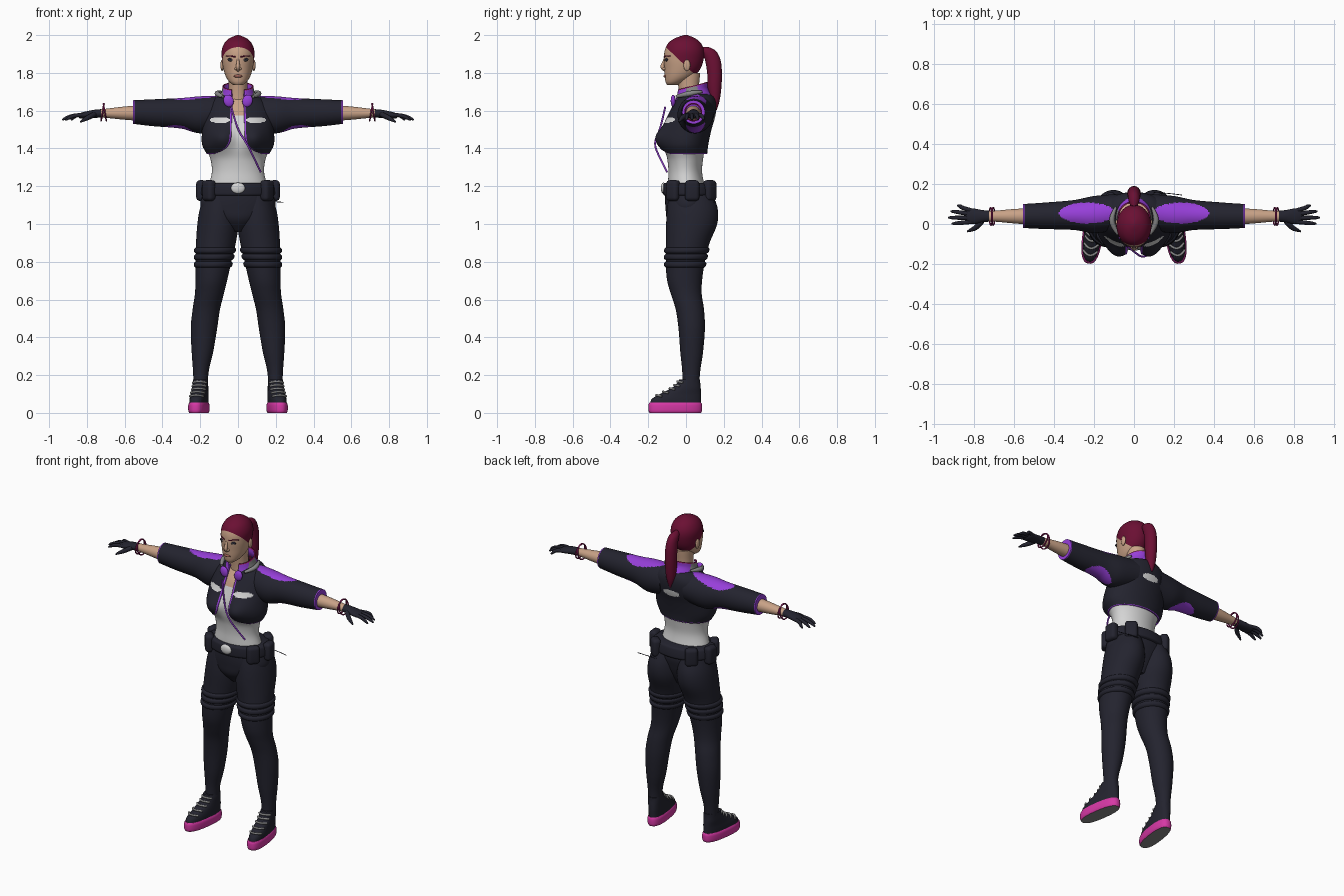
import bpy, bmesh, math
from mathutils import Matrix, Vector

if "Cube" in bpy.data.objects:
    bpy.data.objects.remove(bpy.data.objects["Cube"])


def material(name, r, g, b):
    m = bpy.data.materials.new(name)
    m.use_nodes = True
    m.diffuse_color = (r, g, b, 1)
    m.node_tree.nodes["Principled BSDF"].inputs["Base Color"].default_value = (r, g, b, 1)
    return m


navy = material("dark navy", .017, .017, .028)
purple = material("bright purple", .31, .05, .7)
hair = material("burgundy hair", .145, .005, .033)
pink = material("hot pink", .68, .04, .38)
white = material("off white", .66, .66, .66)
skin = material("skin", .58, .36, .24)
grey = material("mid grey", .25, .25, .25)
berry = material("berry trim", .3, .012, .12)
rose = material("lip rose", .36, .13, .1)


def finish(bm, name, mats, mirror=False, angle=50):
    me = bpy.data.meshes.new(name)
    bm.to_mesh(me)
    bm.free()
    for m in mats:
        me.materials.append(m)
    me.shade_smooth()
    me.set_sharp_from_angle(angle=math.radians(angle))
    ob = bpy.data.objects.new(name, me)
    bpy.context.collection.objects.link(ob)
    if mirror:
        ob.modifiers.new("Mirror", 'MIRROR').use_mirror_merge = False
    return ob


def sample(keys, t):
    """Smooth interpolation of rows (t, values...)."""
    last = len(keys) - 1
    i = max(k for k in range(last) if k == 0 or keys[k][0] <= t)
    p, q = keys[i], keys[i + 1]
    o, s = keys[max(i - 1, 0)], keys[min(i + 2, last)]
    h = q[0] - p[0]
    u = (t - p[0]) / h
    out = []
    for c in range(1, len(p)):
        m0 = (q[c] - o[c]) / (q[0] - o[0]) * h
        m1 = (s[c] - p[c]) / (s[0] - p[0]) * h
        d = q[c] - p[c]
        out.append(p[c] + u * m0 + u * u * (3 * d - 2 * m0 - m1) + u ** 3 * (m0 + m1 - 2 * d))
    return out


def loft(name, keys, mats, axis='z', rings=32, seg=40, rule=None, cuts=(),
         shape=None, gap=None, power=1, mirror=False):
    """Skin elliptical sections (t, a0, a1, b0, b1); gap(t) leaves the front open."""
    bm = bmesh.new()
    rows = []
    for r in range(rings + 1):
        t = keys[0][0] + (keys[-1][0] - keys[0][0]) * r / rings
        a0, a1, b0, b1 = sample(keys, t)
        start = math.asin(min(.95, gap(t) / ((a1 - a0) / 2))) if gap else 0
        row = []
        for i in range(seg + (1 if gap else 0)):
            w = start + (math.tau - 2 * start) * i / seg
            s, c = math.sin(w), -math.cos(w)
            a = (a0 + a1) / 2 + (a1 - a0) / 2 * math.copysign(abs(s) ** power, s)
            b = (b0 + b1) / 2 + (b1 - b0) / 2 * math.copysign(abs(c) ** power, c)
            co = Vector((a, b, t) if axis == 'z' else (t, a, b))
            row.append(bm.verts.new(shape(co) if shape else co))
        rows.append(row)
    for lo, hi in zip(rows, rows[1:]):
        for i in range(seg):
            j = (i + 1) % len(lo)
            bm.faces.new((lo[i], lo[j], hi[j], hi[i]))
    if not gap:
        bm.faces.new(rows[0][::-1])
        bm.faces.new(rows[-1])
    for co, no in cuts:
        bmesh.ops.bisect_plane(bm, geom=bm.verts[:] + bm.edges[:] + bm.faces[:],
                               plane_co=co, plane_no=no)
    bm.normal_update()
    if rule:
        for f in bm.faces:
            f.material_index = rule(f.calc_center_median(), f.normal)
    return finish(bm, name, mats, mirror)


def sym(rows):
    """Rows (t, half_width, front, back) to symmetric sections."""
    return [(t, -w, w, f, b) for t, w, f, b in rows]


def ball(name, loc, size, mat, mirror=False, rot=0):
    bm = bmesh.new()
    m = Matrix.Translation(loc) @ Matrix.Rotation(rot, 4, 'Y') @ Matrix.Diagonal((*size, 1))
    bmesh.ops.create_uvsphere(bm, u_segments=24, v_segments=14, radius=1, matrix=m)
    return finish(bm, name, [mat], mirror)


def tube(name, pts, radii, mat, mirror=False, closed=False):
    cu = bpy.data.curves.new(name, 'CURVE')
    cu.dimensions, cu.bevel_depth, cu.bevel_resolution, cu.use_fill_caps = '3D', 1, 3, True
    sp = cu.splines.new('NURBS')
    sp.points.add(len(pts) - 1)
    for p, co, r in zip(sp.points, pts, radii):
        p.co, p.radius = (*co, 1), r
    sp.order_u, sp.use_endpoint_u, sp.use_cyclic_u, sp.resolution_u = 3, True, closed, 6
    tmp = bpy.data.objects.new(name + "_path", cu)
    bpy.context.collection.objects.link(tmp)
    me = bpy.data.meshes.new_from_object(tmp.evaluated_get(bpy.context.evaluated_depsgraph_get()))
    bpy.data.objects.remove(tmp)
    bm = bmesh.new()
    bm.from_mesh(me)
    bpy.data.meshes.remove(me)
    for f in bm.faces:
        f.material_index = 0
    return finish(bm, name, [mat], mirror)


# Torso with shirt, jacket, sleeves
def bust(co):
    front = max(0, min(1, -co.y / .06))
    co.y -= .05 * front * math.exp(-((abs(co.x) - .09) / .07) ** 2 - ((co.z - 1.455) / .065) ** 2)
    return co


def ellipse(u, v, cu, cv, ru, rv):
    return ((u - cu) / ru) ** 2 + ((v - cv) / rv) ** 2 < 1


def opening(z):
    return sample([(1.37, .13), (1.385, .09), (1.41, .055), (1.45, .037), (1.55, .033), (1.7, .03)], z)[0]


def jacket_rule(c, n):
    x = abs(c.x)
    if c.z < 1.376 or (c.y < 0 and x < opening(c.z) + .008):
        return 1
    if n.z > .25 and ellipse(x, c.y, .235, .055, .14, .052):
        return 1
    if n.z < -.3 and ellipse(x, c.y, .31, .05, .09, .05):
        return 1
    if x > .549:
        return 1
    if n.y < 0 and ellipse(x, c.z, .095, 1.55, .052, .016):
        return 2
    return 2 if n.y > 0 and ellipse(c.x, c.z, 0, 1.56, .055, .02) else 0


loft("shirt_torso", sym([(1.17, .165, -.095, .11), (1.22, .15, -.095, .095), (1.28, .138, -.093, .085),
     (1.34, .145, -.098, .09), (1.4, .165, -.108, .1), (1.5, .17, -.105, .12), (1.6, .15, -.075, .14),
     (1.66, .09, -.035, .11), (1.69, .05, -.01, .07)]), [white, skin], rings=48, seg=64, shape=bust,
     rule=lambda c, n: int(c.z > 1.575), cuts=[((0, 0, 1.575), (0, 0, 1))])
jacket = loft("jacket_body", sym([(1.37, .165, -.115, .112), (1.42, .19, -.125, .118), (1.5, .19, -.12, .135),
     (1.57, .185, -.1, .155), (1.63, .17, -.07, .16), (1.67, .125, -.05, .15), (1.69, .085, -.04, .125)]),
     [navy, purple, white], rings=64, seg=120, shape=bust, gap=opening, rule=jacket_rule)
solid = jacket.modifiers.new("Thickness", 'SOLIDIFY')
solid.thickness, solid.offset = .008, -1
loft("jacket_sleeve", [(.08, -.03, .15, 1.5, 1.68), (.2, -.045, .14, 1.48, 1.676), (.3, -.03, .12, 1.505, 1.667),
     (.45, -.025, .107, 1.518, 1.66), (.555, -.02, .1, 1.53, 1.655)], [navy, purple, white], axis='x',
     rings=80, seg=80, rule=jacket_rule, mirror=True)


# Collar
def tilt(co):
    co.z += .25 * (co.y - .03)
    return co


def collar_rule(c, n):
    if c.z - .25 * (c.y - .03) > 1.722:
        return 1
    return 2 if abs(c.x) > .078 and c.y > -.01 else 0


collar = loft("collar", sym([(1.655, .1, -.07, .135), (1.7, .086, -.055, .115), (1.73, .082, -.05, .115)]),
              [purple, berry, grey], rings=14, seg=64, shape=tilt, gap=lambda z: .035, rule=collar_rule)
collar.modifiers.new("Thickness", 'SOLIDIFY').thickness = .007
tube("collar_lining", [(.08, -.05, 1.675), (.108, -.01, 1.685), (.112, .04, 1.695), (.09, .085, 1.7)],
     [.008, .014, .014, .006], grey, True)
ball("collar_lapel", (.05, -.068, 1.652), (.027, .013, .033), purple, True, .35)
tube("drawstring", [(-.035, -.11, 1.62), (-.005, -.135, 1.5), (.045, -.172, 1.43), (.085, -.14, 1.35),
     (.12, -.1, 1.275)], [.005] * 5, purple)

# Arms, bracelets, gloves
loft("forearm", [(.5, -.005, .08, 1.545, 1.63), (.6, .003, .075, 1.552, 1.622), (.7, .012, .066, 1.562, 1.61),
     (.75, .014, .062, 1.565, 1.605)], [skin], axis='x', rings=12, mirror=True)
for k in range(2):
    ring = [(.705 + .012 * k + .008 * math.sin(w + 3 * k), .038 + .044 * math.cos(w), 1.592 + .046 * math.sin(w))
            for w in (math.tau * i / 16 for i in range(16))]
    tube("bracelet_%d" % (k + 1), ring, [.004] * 16, berry, True, True)
loft("glove_palm", [(.725, .012, .066, 1.563, 1.608), (.76, .008, .07, 1.562, 1.605), (.8, 0, .077, 1.56, 1.597),
     (.835, .004, .077, 1.558, 1.588), (.845, .015, .068, 1.565, 1.58)], [navy], axis='x', rings=14, mirror=True)
tips = {"little": (.885, .092), "ring": (.917, .063), "middle": (.93, .032), "index": (.912, .002)}
for i, (finger, (x, y)) in enumerate(tips.items()):
    root = .068 - .019 * i
    tube("glove_%s_finger" % finger, [(.815, root, 1.577), (.86, (root + y) / 2, 1.578), (x - .012, y, 1.56),
         (x, y, 1.55)], [.011, .011, .009, .004], navy, True)
tube("glove_thumb", [(.76, .015, 1.58), (.785, -.015, 1.568), (.815, -.03, 1.552), (.835, -.038, 1.54)],
     [.013, .014, .01, .004], navy, True)

# Head, face, hair
loft("neck", sym([(1.62, .065, -.035, .1), (1.7, .05, -.038, .07), (1.8, .052, -.05, .075)]), [skin], rings=12)
slope = Vector((0, .95, 1)).normalized()
loft("head", sym([(1.736, .025, -.1, -.04), (1.75, .044, -.108, -.01), (1.78, .064, -.112, .04),
     (1.82, .077, -.114, .075), (1.87, .085, -.117, .093), (1.92, .086, -.112, .095), (1.96, .07, -.092, .077),
     (1.985, .043, -.055, .045), (2, .006, -.012, .008)]), [skin, hair], rings=44, seg=64,
     cuts=[((0, 0, 1.835), slope)], rule=lambda c, n: int(c.z + .95 * c.y > 1.835))
tube("nose", [(0, -.112, 1.875), (0, -.12, 1.85), (0, -.128, 1.827), (0, -.11, 1.815)], [.006, .009, .012, .009], skin)
ball("nostril_wing", (.011, -.115, 1.822), (.008, .01, .007), skin, True)
ball("eye_makeup", (.036, -.102, 1.869), (.02, .009, .009), navy, True, -.12)
ball("eye_white", (.036, -.106, 1.867), (.011, .007, .004), white, True)
ball("iris", (.036, -.11, 1.867), (.004, .004, .004), navy, True)
tube("eyebrow", [(.014, -.115, 1.884), (.04, -.106, 1.892), (.064, -.083, 1.889)], [.004, .004, .002], hair, True)
ball("lips", (0, -.109, 1.783), (.023, .01, .008), rose)
ball("ear", (.084, .005, 1.84), (.009, .018, .03), skin, True)
loft("ponytail", sym([(1.6, .006, .15, .162), (1.65, .024, .13, .177), (1.72, .032, .115, .187),
     (1.8, .034, .112, .19), (1.87, .031, .1, .182), (1.92, .024, .08, .155), (1.937, .008, .085, .12)]),
     [hair], rings=36, seg=32)

# Hips, belt, pouches
loft("hips", sym([(.96, .04, -.05, .08), (1.02, .13, -.098, .11), (1.08, .195, -.108, .13), (1.15, .19, -.11, .14),
     (1.21, .16, -.1, .11)]), [navy], rings=24, seg=48)
loft("belt", sym([(1.15, .19, -.115, .152), (1.158, .198, -.121, .158), (1.21, .19, -.12, .15),
     (1.218, .178, -.112, .14)]), [navy], rings=12, seg=64)
ball("buckle", (0, -.12, 1.19), (.037, .013, .029), white)
for label, deg in (("front", 52), ("side", 96), ("back", 140)):
    w = math.radians(deg)
    bm = bmesh.new()
    place = Matrix.Translation((.195 * math.sin(w), .018 - .14 * math.cos(w), 1.177)) @ Matrix.Rotation(w, 4, 'Z')
    bmesh.ops.create_cube(bm, size=1, matrix=place @ Matrix.Diagonal((.075, .052, .11, 1)))
    bmesh.ops.bevel(bm, geom=bm.edges[:], offset=.02, segments=4, profile=.5, affect='EDGES')
    finish(bm, label + "_pouch", [navy], True)
tube("loose_cord", [(.1, .158, 1.12), (.17, .155, 1.12), (.24, .145, 1.115)], [.002] * 3, navy)

# Legs and thigh straps
leg = [(.14, .16, .235, -.02, .07), (.22, .155, .238, -.02, .075), (.32, .132, .245, -.03, .09),
       (.45, .11, .25, -.04, .1), (.55, .095, .24, -.055, .095), (.63, .075, .228, -.08, .083),
       (.7, .058, .225, -.1, .085), (.8, .035, .224, -.107, .1), (.9, .012, .222, -.105, .125),
       (1, -.004, .215, -.105, .165), (1.08, 0, .202, -.1, .168), (1.16, .01, .175, -.09, .14)]
loft("leg", leg, [navy], rings=56, seg=48, mirror=True)
for k, z in enumerate((.785, .825, .86)):
    band = []
    for dz, grow in ((-.018, -.004), (-.01, .008), (.01, .008), (.018, -.004)):
        a0, a1, b0, b1 = sample(leg, z + dz)
        band.append((z + dz, a0 - grow, a1 + grow, b0 - grow, b1 + grow))
    loft("thigh_strap_%d" % (k + 1), band, [navy], rings=8, seg=48, mirror=True)

# Shoes, turned slightly outward
ankle = Vector((.195, .03, 0))
turn = Matrix.Translation(ankle) @ Matrix.Rotation(math.radians(8), 4, 'Z') @ Matrix.Translation(-ankle)
loft("shoe_sole", [(0, .15, .24, -.195, .08), (.01, .145, .245, -.2, .085), (.045, .145, .245, -.2, .085),
     (.055, .15, .24, -.195, .08)], [pink, grey], rings=10, seg=48, power=.8, mirror=True,
     shape=lambda co: turn @ co, rule=lambda c, n: int(n.z < -.8))
shoe = [(.05, .15, .24, -.193, .08), (.075, .15, .24, -.182, .08), (.1, .152, .238, -.14, .08),
        (.13, .155, .238, -.08, .078), (.16, .157, .236, -.045, .075), (.178, .16, .235, -.035, .075)]
loft("shoe_upper", shoe, [navy], rings=20, seg=40, power=.85, mirror=True, shape=lambda co: turn @ co)
for k in range(5):
    z = .092 + .018 * k
    y = sample(shoe, z)[2]
    pts = [turn @ Vector((.196 + dx, y + dy, z + dz)) for dx, dy, dz in
           ((-.036, .02, -.004), (-.018, -.004, .002), (.018, -.004, .002), (.036, .02, -.004))]
    tube("shoelace_%d" % (k + 1), pts, [.006] * 4, grey, True)
